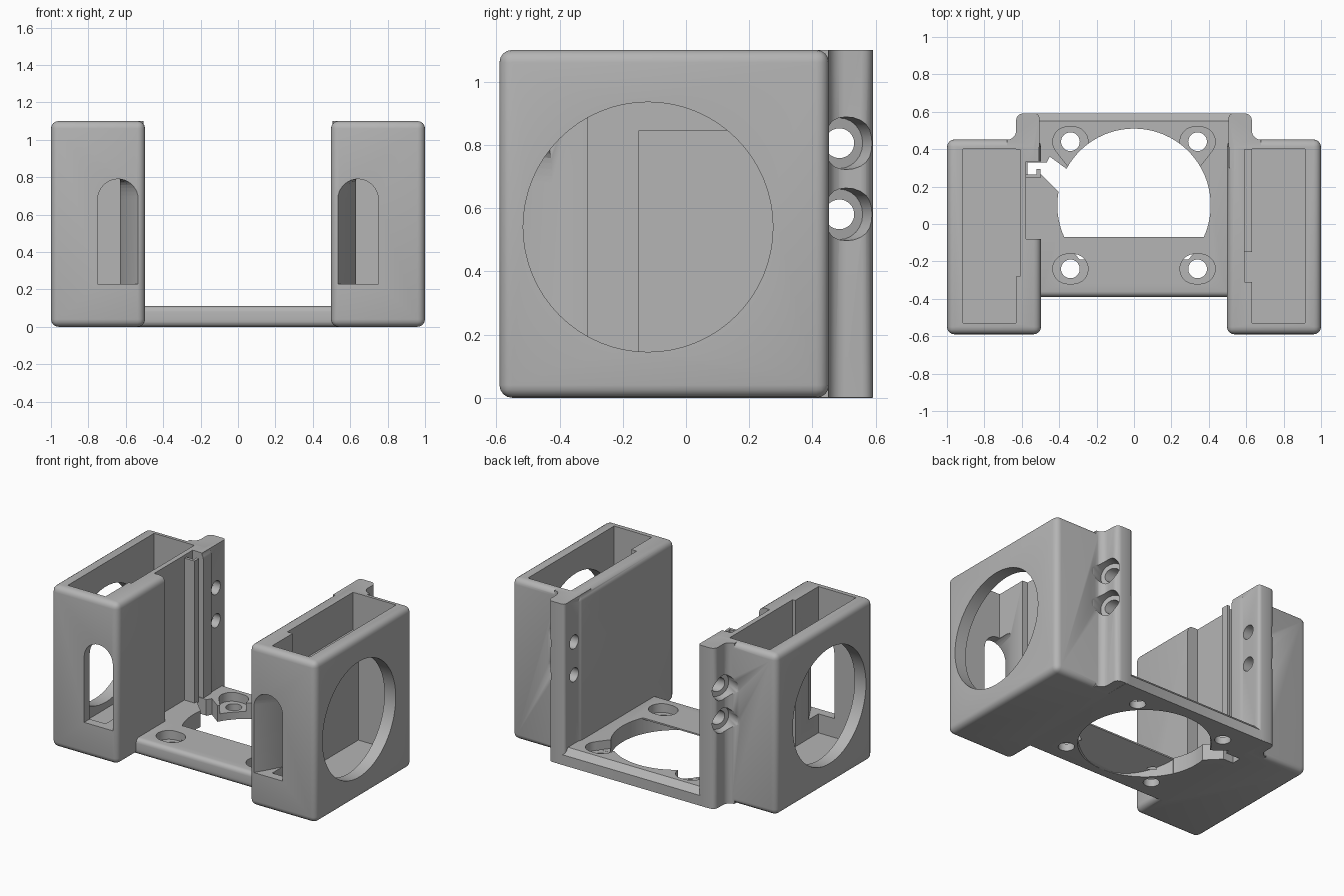
import bpy, bmesh, math
from mathutils import Matrix, Vector

if "Cube" in bpy.data.objects:
    bpy.data.objects.remove(bpy.data.objects["Cube"], do_unlink=True)

grey = bpy.data.materials.new("light grey plastic")
grey.use_nodes = True
grey.diffuse_color = (0.46, 0.46, 0.46, 1)
grey.node_tree.nodes["Principled BSDF"].inputs["Base Color"].default_value = grey.diffuse_color


def finish(bm, name):
    bmesh.ops.recalc_face_normals(bm, faces=bm.faces)
    mesh = bpy.data.meshes.new(name)
    bm.to_mesh(mesh)
    bm.free()
    mesh.materials.append(grey)
    ob = bpy.data.objects.new(name, mesh)
    bpy.context.collection.objects.link(ob)
    return ob


def block(name, x, y, z, bevel=0):
    bm = bmesh.new()
    bmesh.ops.create_cube(bm, size=1)
    for v in bm.verts:
        v.co = [(a[0] + a[1]) / 2 + c * abs(a[1] - a[0]) for a, c in zip((x, y, z), v.co)]
    if bevel:
        bmesh.ops.bevel(bm, geom=bm.edges[:], offset=bevel, segments=4, profile=0.5, affect='EDGES')
    return finish(bm, name)


def prism(name, points, axis, lo, hi):
    """Extrude a 2D outline along one axis."""
    place = {'x': lambda a, b, t: (t, a, b), 'y': lambda a, b, t: (a, t, b),
             'z': lambda a, b, t: (a, b, t)}[axis]
    bm = bmesh.new()
    face = bm.faces.new([bm.verts.new(place(a, b, lo)) for a, b in points])
    new = bmesh.ops.extrude_face_region(bm, geom=[face])["geom"]
    step = Vector(place(0, 0, hi - lo))
    bmesh.ops.translate(bm, vec=step, verts=[v for v in new if isinstance(v, bmesh.types.BMVert)])
    return finish(bm, name)


def arc(cx, cy, r, start, end, n):
    return [(cx + r * math.cos(math.radians(start + (end - start) * i / n)),
             cy + r * math.sin(math.radians(start + (end - start) * i / n))) for i in range(n + 1)]


def circle(cx, cy, r, n=32):
    return arc(cx, cy, r, 0, 360, n)[:-1]


def combine(part, operation='DIFFERENCE'):
    part.hide_render = True
    mod = body.modifiers.new("join", 'BOOLEAN')
    mod.operation, mod.object, mod.solver = operation, part, 'EXACT'
    bpy.context.view_layer.objects.active = body
    bpy.ops.object.modifier_apply(modifier=mod.name)
    bpy.data.objects.remove(part, do_unlink=True)


def flip(points, s):
    return [(s * a, b) for a, b in points]


# Base plate with rounded front edge and chamfered back edge
plate = arc(-0.36, 0.03, 0.03, 270, 180, 4) + arc(-0.36, 0.08, 0.03, 180, 90, 4)
plate += [(0.55, 0.11), (0.59, 0.07), (0.59, 0)]
body = prism("bracket_body", plate, 'x', -0.56, 0.56)

for s in (1, -1):
    # Side housing and the rear post that blends into it
    combine(block("housing", (s * 0.497, s), (-0.59, 0.452), (0, 1.1), 0.04), 'UNION')
    post = [(0.507, 0.3)] + arc(0.527, 0.57, 0.021, 180, 90, 3) + arc(0.595, 0.556, 0.035, 90, 0, 4)
    post += arc(0.68, 0.5, 0.05, 180, 270, 5) + [(0.68, 0.3)]
    combine(prism("rear_post", flip(post, s), 'z', 0.001, 1.099), 'UNION')

# Chord-shaped opening, sloping out to a full circle underneath
bm = bmesh.new()
bmesh.ops.create_cone(bm, cap_ends=True, segments=64, radius1=0.41, radius2=0.41, depth=0.6,
                      matrix=Matrix.Translation((0, 0.1, 0.1)))
for co, no in (((0, -0.07, 0.1), (0, -0.1, 0.24)), ):
    geom = bm.verts[:] + bm.edges[:] + bm.faces[:]
    cut = bmesh.ops.bisect_plane(bm, geom=geom, plane_co=co, plane_no=no, clear_outer=True)
    bmesh.ops.holes_fill(bm, edges=[e for e in bm.edges if e.is_boundary])
combine(finish(bm, "opening_lower"))
half = math.degrees(math.asin(0.17 / 0.41))
combine(prism("opening_upper", arc(0, 0.1, 0.41, -half, 180 + half, 48), 'z', -0.2, 0.3))

for s in (1, -1):
    # Open-topped cavity, round side window and arched front slot with a sloped inner cheek
    combine(block("cavity", (s * 0.63, s * 0.915), (-0.53, 0.4), (0.1, 1.3)))
    combine(prism("side_window", circle(-0.12, 0.54, 0.395, 64), 'x', s * 0.85, s * 1.1))
    arch = [(0.53, 0.23), (0.75, 0.23)] + arc(0.64, 0.68, 0.11, 0, 180, 16)
    slot = prism("front_slot", flip(arch, s), 'y', -0.7, -0.42)
    for v in slot.data.vertices:
        if v.co.y > -0.5:
            v.co.x = s * max(abs(v.co.x), 0.632)
        else:
            v.co.y = -0.595
    combine(slot)

    # Plate screws: through holes with counterbores
    for y in (0.44, -0.24):
        combine(prism("screw_hole", circle(s * 0.34, y, 0.05), 'z', -0.1, 0.3))
        pill = arc(0.355, y, 0.08, -90, 90, 10) + arc(0.325, y, 0.08, 90, 270, 10)
        combine(prism("counterbore", flip(pill, s), 'z', 0.05, 0.3))
    channel = [(0.27, 0.46), (0.18, 0.37), (0.29, 0.23), (0.41, 0.38)]
    combine(prism("screw_channel", flip(channel, s), 'z', 0.051, 0.3))

    # Post screws: through holes and flared driver access running out past the housing back
    for z in (0.805, 0.58):
        combine(prism("post_hole", circle(0.485, z, 0.047), 'x', s * 0.4, s * 0.7))
        bm = bmesh.new()
        bmesh.ops.create_cone(bm, cap_ends=True, segments=24, radius1=0.08, radius2=0.11, depth=0.5)
        bmesh.ops.translate(bm, vec=(0, 0, 0.25), verts=bm.verts)
        turn = Vector((s, 0.42, 0)).to_track_quat('Z', 'Y').to_matrix().to_4x4()
        bmesh.ops.transform(bm, verts=bm.verts,
                            matrix=Matrix.Translation((s * 0.58, 0.485, z)) @ turn)
        combine(finish(bm, "driver_access"))

# Stepped inner walls of the cavities
combine(block("left_step", (0.59, 0.65), (-0.31, -0.15), (0.101, 1.3)))
combine(block("left_ledge", (0.5901, 0.651), (-0.16, 0.399), (0.845, 1.3)))
combine(block("right_step", (-0.65, -0.61), (-0.28, 0.399), (0.101, 1.3)))

# Cable recess on the right housing, with its drop hole and diagonal outlet
combine(block("cable_recess", (-0.577, -0.4), (-0.08, 0.335), (0.11, 1.3)))
combine(block("cable_drop", (-0.57, -0.47), (0.265, 0.33), (-0.1, 0.3)))
combine(prism("cable_outlet", [(-0.5, 0.27), (-0.38, 0.15), (-0.3, 0.25), (-0.45, 0.36)], 'z', -0.1, 0.3))
combine(block("cable_lip", (-0.59, -0.5), (0.245, 0.265), (0.1, 1.08)), 'UNION')
combine(block("cable_hook", (-0.52, -0.5), (0.25, 0.295), (0.1, 1.079)), 'UNION')

body.hide_render = False
body.data.materials.clear()
body.data.materials.append(grey)
bpy.ops.object.select_all(action='DESELECT')
body.select_set(True)
bpy.context.view_layer.objects.active = body
bpy.ops.object.shade_smooth_by_angle(angle=math.radians(35))
